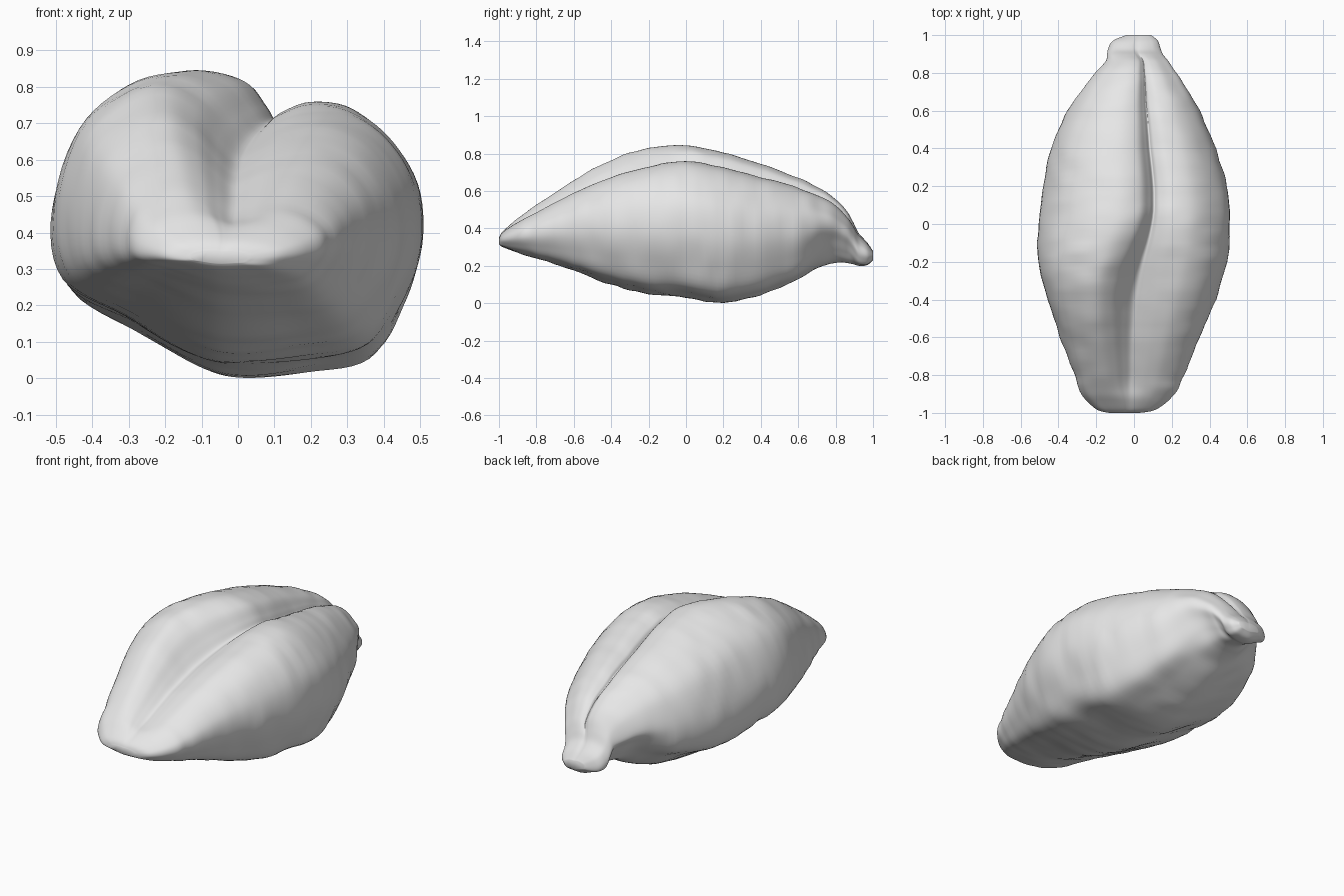
import bpy, bmesh
from mathutils import Vector, noise

cube = bpy.data.objects.get("Cube")
if cube:
    bpy.data.objects.remove(cube, do_unlink=True)

RING_STEPS, LENGTH_STEPS = 6, 6


def spline(a, b, c, d, t):
    """Catmull-Rom blend of four vectors."""
    return 0.5 * (2 * b + (c - a) * t + (2 * a - 5 * b + 4 * c - d) * t * t
                  + (3 * b - a - 3 * c + d) * t ** 3)


def refine(points, steps, closed):
    """Sample a smooth curve through the points."""
    pts = [Vector(p) for p in points]
    n = len(pts)
    pick = (lambda i: pts[i % n]) if closed else (lambda i: pts[max(0, min(n - 1, i))])
    out = [spline(pick(i - 1), pick(i), pick(i + 1), pick(i + 2), s / steps)
           for i in range(n if closed else n - 1) for s in range(steps)]
    return out if closed else out + [pts[-1]]


# Cross-sections: across -1..1, height 0..1, starting at the crease
belly = [(.97, .62), (1, .42), (.9, .23), (.72, .065), (.38, .02),
         (0, 0), (-.25, .04), (-.6, .165), (-.94, .29), (-1, .53)]
undercut = [(.97, .66), (.96, .52), (.78, .36), (.6, .2), (.36, .04),
            (0, 0), (-.36, .05), (-.6, .2), (-.8, .38), (-.98, .56)]
left_shoulder = [(-.82, .81), (-.52, .95)]
fold_top = [(.2, .84), (.25, .87), (.4, .9), (.62, .87), (.82, .77)]
fold_lip = [(-.2, 1), (.04, .965), (.15, .885)]
folded = fold_top + belly + left_shoulder + fold_lip
beaked = fold_top + undercut + left_shoulder + fold_lip
valley = [(.02, .76), (.13, .785), (.32, .84), (.56, .86), (.8, .78)] + belly + [
    (-.9, .81), (-.66, .96), (-.44, 1), (-.25, .935), (-.1, .83)]
blunt = [(.1, .93), (.25, .94), (.42, .92), (.6, .87), (.8, .78)] + belly + [
    (-.84, .82), (-.58, .94), (-.32, .98), (-.1, .97), (0, .94)]
folded, beaked, valley, blunt = (
    refine(s, RING_STEPS, True) for s in (folded, beaked, valley, blunt))

# Stations: y, left edge, right edge, bottom, top
stations = (
    (-1, -.13, .03, .315, .35), (-.98, -.2, .12, .3, .385), (-.9, -.28, .215, .27, .455),
    (-.8, -.315, .265, .24, .525), (-.6, -.39, .345, .175, .655), (-.4, -.455, .43, .1, .765),
    (-.2, -.505, .49, .05, .83), (0, -.5, .505, .03, .845), (.2, -.475, .49, .003, .805),
    (.4, -.435, .43, .045, .745), (.6, -.35, .345, .13, .67), (.72, -.27, .28, .195, .61),
    (.8, -.21, .23, .215, .555), (.86, -.155, .185, .215, .49), (.895, -.145, .155, .21, .435),
    (.925, -.135, .14, .2, .375), (.97, -.11, .125, .205, .325), (1, -.04, .09, .23, .28))


def ramp(x, lo, hi):
    t = max(0, min(1, (x - lo) / (hi - lo)))
    return t * t * (3 - 2 * t)


# Kernel body: loft from the flattened front edge to the germ stub
bm = bmesh.new()
rings = []
for y, left, right, low, high in refine(stations, LENGTH_STEPS, False):
    open_front = 1 - ramp(y, -.45, .1)
    neck = ramp(y, .58, .8)
    end = max(ramp(y, .86, .94), 1 - ramp(y, -1, -.82))
    ring = []
    for f, k, v, b in zip(folded, beaked, valley, blunt):
        p = f.lerp(k, neck).lerp(v, open_front).lerp(b, end)
        x = (left + right) / 2 + p.x * (right - left) / 2
        z = low + p.y * (high - low)
        # Fine wrinkles in the skin
        bump = .007 * noise.noise(Vector((x * 5, y * 14, z * 5))) * ramp(1 - abs(y), 0, .1)
        ring.append(bm.verts.new((x + p.x * bump, y, z + (2 * p.y - 1) * bump)))
    rings.append(ring)
for a, b in zip(rings, rings[1:]):
    for i in range(len(a)):
        j = (i + 1) % len(a)
        bm.faces.new((a[i], a[j], b[j], b[i]))
bm.faces.new(rings[0])
bm.faces.new(rings[-1])
bmesh.ops.recalc_face_normals(bm, faces=bm.faces)

mesh = bpy.data.meshes.new("grain_kernel")
bm.to_mesh(mesh)
bm.free()
kernel = bpy.data.objects.new("grain_kernel", mesh)
bpy.context.collection.objects.link(kernel)

# Plain pale grey skin
skin = bpy.data.materials.new("pale_grey")
skin.use_nodes = True
colour = (.8, .8, .8, 1)
skin.diffuse_color = colour
skin.node_tree.nodes["Principled BSDF"].inputs["Base Color"].default_value = colour
mesh.materials.append(skin)

bpy.context.view_layer.objects.active = kernel
kernel.select_set(True)
bpy.ops.object.shade_smooth_by_angle(angle=1.0)
